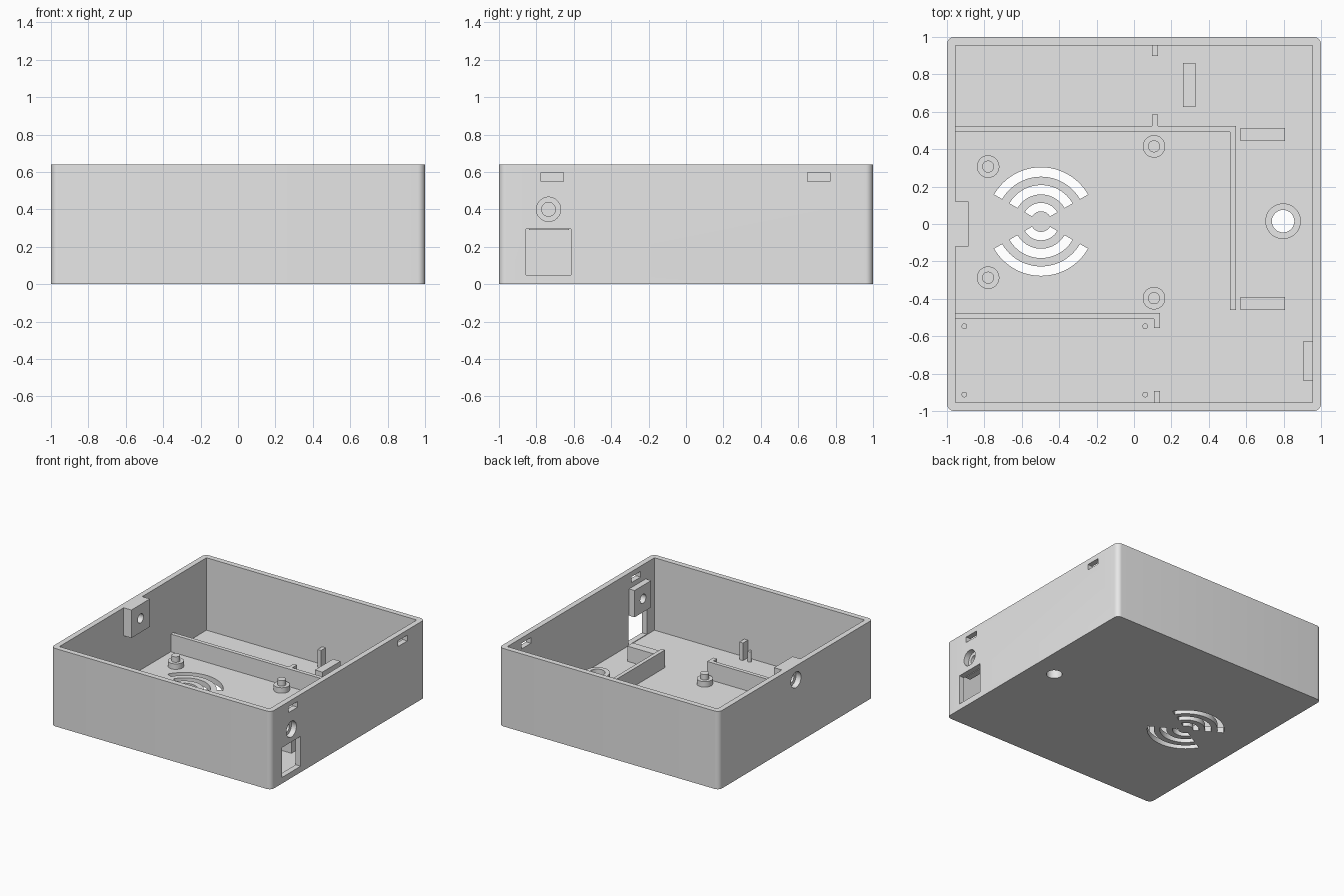
import bpy, bmesh
from math import sin, cos, radians
from mathutils import Matrix

if "Cube" in bpy.data.objects:
    bpy.data.objects.remove(bpy.data.objects["Cube"], do_unlink=True)

grey = bpy.data.materials.new("light_grey_plastic")
grey.use_nodes = True
grey.diffuse_color = (0.8, 0.8, 0.8, 1)
grey.node_tree.nodes["Principled BSDF"].inputs["Base Color"].default_value = (0.8, 0.8, 0.8, 1)

HEIGHT, FLOOR, INNER = 0.64, 0.045, 0.955
RIB_TOP = 0.19


def finish(name, bm):
    bmesh.ops.recalc_face_normals(bm, faces=bm.faces)
    mesh = bpy.data.meshes.new(name)
    bm.to_mesh(mesh)
    bm.free()
    mesh.materials.append(grey)
    obj = bpy.data.objects.new(name, mesh)
    bpy.context.collection.objects.link(obj)
    return obj


def box(name, x, y, z, corner=0):
    bm = bmesh.new()
    bmesh.ops.create_cube(bm, size=1)
    for v in bm.verts:
        for i, (lo, hi) in enumerate((x, y, z)):
            v.co[i] = hi if v.co[i] > 0 else lo
    if corner:
        upright = [e for e in bm.edges if abs(e.verts[0].co.z - e.verts[1].co.z) > 0.1]
        bmesh.ops.bevel(bm, geom=upright, offset=corner, segments=8, profile=0.5, affect='EDGES')
    return finish(name, bm)


def cylinder(name, centre, radius, length, axis='Z'):
    bm = bmesh.new()
    turn = Matrix.Rotation(radians(90), 4, 'Y') if axis == 'X' else Matrix()
    bmesh.ops.create_cone(bm, cap_ends=True, segments=48, radius1=radius, radius2=radius,
                          depth=length, matrix=Matrix.Translation(centre) @ turn)
    return finish(name, bm)


def pillar(name, x, y, radius, bottom, top):
    return cylinder(name, (x, y, (bottom + top) / 2), radius, top - bottom)


def arc_slot(name, x, y, inner, outer, start):
    # curved bar, used as a cutter through the floor
    bm = bmesh.new()
    angles = [radians(start + 5 * i) for i in range(25)]
    ring = [(outer, a) for a in angles] + [(inner, a) for a in reversed(angles)]
    face = bm.faces.new([bm.verts.new((x + r * cos(a), y + r * sin(a), -0.1)) for r, a in ring])
    grown = bmesh.ops.extrude_face_region(bm, geom=[face])
    for v in grown["geom"]:
        if isinstance(v, bmesh.types.BMVert):
            v.co.z = 0.2
    return finish(name, bm)


def activate(obj):
    bpy.ops.object.select_all(action='DESELECT')
    obj.select_set(True)
    bpy.context.view_layer.objects.active = obj


def cut(obj, cutters):
    for cutter in cutters:
        cutter.hide_render = True
        mod = obj.modifiers.new("cut", 'BOOLEAN')
        mod.operation, mod.solver, mod.object = 'DIFFERENCE', 'EXACT', cutter
        activate(obj)
        bpy.ops.object.modifier_apply(modifier=mod.name)
        bpy.data.objects.remove(cutter, do_unlink=True)


# Open tray with rounded upright corners
parts = []
case = box("case_shell", (-1, 1), (-1, 1), (0, HEIGHT), corner=0.04)
cutters = [box("cavity", (-INNER, INNER), (-INNER, INNER), (FLOOR, 1))]

# Right wall openings: two lid slots, a square port and a round hole
cutters += [box("lid_slot", (0.9, 1.1), (y - 0.06, y + 0.06), (0.55, 0.597)) for y in (-0.715, 0.71)]
cutters.append(box("square_port", (0.9, 1.1), (-0.855, -0.615), (0.05, 0.295)))
cutters.append(cylinder("jack_hole", (1, -0.735, 0.4), 0.065, 0.2, 'X'))

# Left wall round hole
cutters.append(cylinder("cable_hole", (-1, 0, 0.525), 0.065, 0.2, 'X'))

# Floor hole and curved speaker slots
cutters.append(pillar("floor_hole", 0.797, 0.015, 0.06, -0.1, 0.2))
for inner, outer in ((0.24, 0.29), (0.145, 0.195), (0.055, 0.1)):
    for start in (30, 210):
        cutters.append(arc_slot("speaker_slot", -0.497, 0.013, inner, outer, start))
cut(case, cutters)
parts.append(case)

# Wall blocks behind the round holes
block = box("left_wall_block", (-INNER, -0.885), (-0.12, 0.12), (0.41, HEIGHT))
cut(block, [cylinder("bore", (-0.9, 0, 0.525), 0.037, 0.3, 'X')])
parts.append(block)
block = box("right_wall_block", (0.905, INNER), (-0.84, -0.625), (0.29, 0.51))
cut(block, [cylinder("bore", (0.9, -0.735, 0.4), 0.037, 0.3, 'X')])
parts.append(block)

# Collar around the floor hole
collar = pillar("floor_collar", 0.797, 0.015, 0.095, FLOOR, 0.11)
cut(collar, [pillar("bore", 0.797, 0.015, 0.06, -0.1, 0.3)])
parts.append(collar)

# Divider ribs, board guides and support bars on the floor
ribs = {
    "back_rib": ((-INNER, 0.545), (0.492, 0.525)),
    "cross_rib": ((0.513, 0.545), (-0.46, 0.492)),
    "front_rib": ((-INNER, 0.14), (-0.507, -0.475)),
    "back_rib_guide": ((0.095, 0.127), (0.525, 0.585)),
    "back_wall_guide": ((0.095, 0.127), (0.897, INNER)),
    "front_rib_guide": ((0.107, 0.14), (-0.555, -0.507)),
    "front_wall_guide": ((0.107, 0.14), (-INNER, -0.893)),
    "back_support_bar": ((0.262, 0.33), (0.625, 0.86)),
    "upper_support_bar": ((0.57, 0.807), (0.445, 0.513)),
    "lower_support_bar": ((0.57, 0.807), (-0.46, -0.39)),
}
for name, (x, y) in ribs.items():
    top = 0.17 if "bar" in name else RIB_TOP
    parts.append(box(name, x, y, (FLOOR, top)))

# Board standoffs: wide boss with a locating peg
for x, y in ((-0.78, 0.307), (-0.78, -0.287), (0.107, 0.415), (0.107, -0.397)):
    parts.append(pillar("standoff_boss", x, y, 0.06, FLOOR, 0.09))
    parts.append(pillar("standoff_peg", x, y, 0.032, 0.09, 0.135))

# Thin locating pins in the front bay
for x in (-0.907, 0.06):
    for y in (-0.547, -0.912):
        parts.append(pillar("locating_pin", x, y, 0.015, FLOOR, 0.13))

for part in parts:
    activate(part)
    bpy.ops.object.shade_smooth_by_angle()
